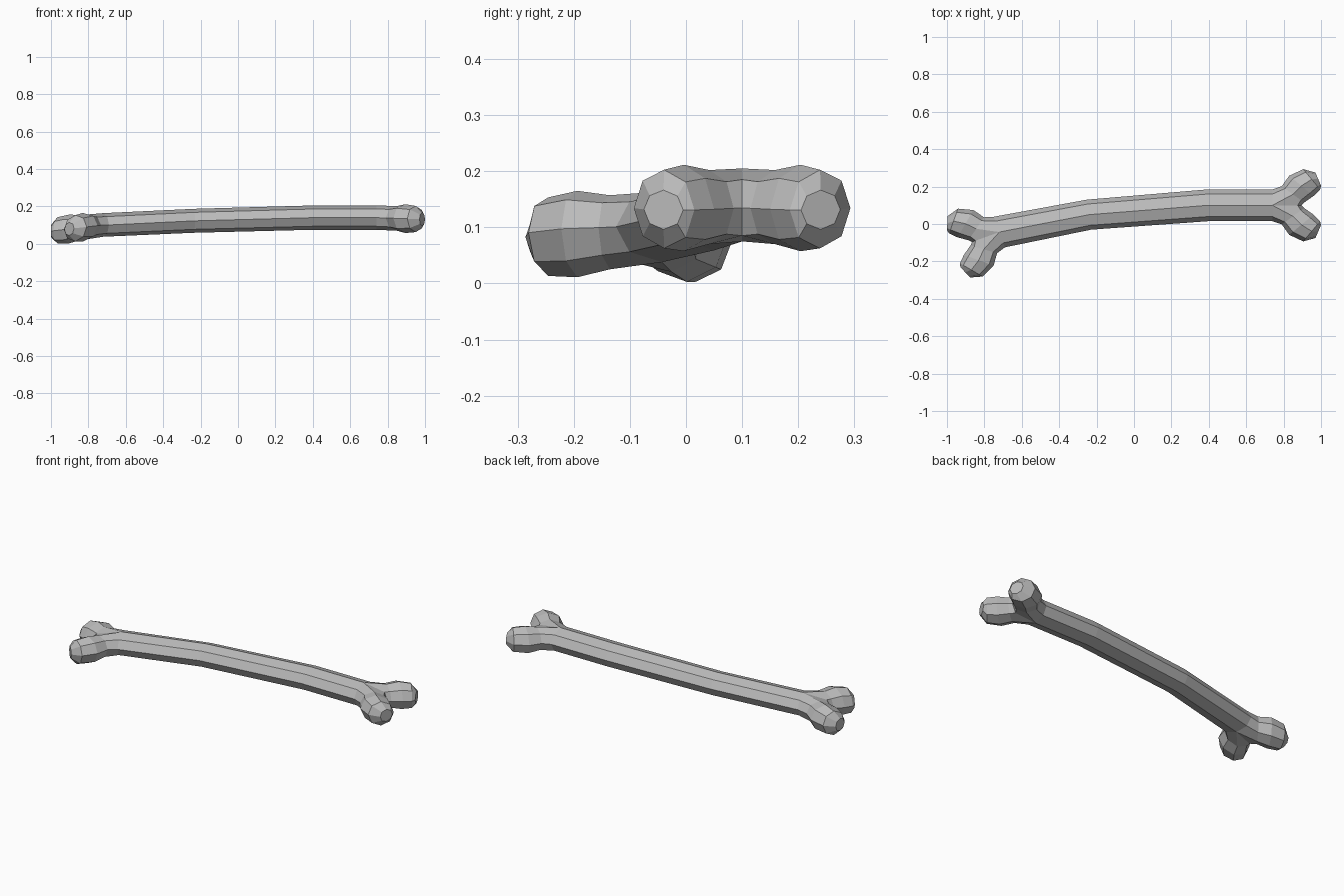
import bpy, bmesh
from math import cos, sin, pi, radians
from mathutils import Vector

cube = bpy.data.objects.get("Cube")
if cube:
    bpy.data.objects.remove(cube, do_unlink=True)

SIDES = 8
bm = bmesh.new()


def make_frame(origin, yaw, slope=0.0, roll=0.0):
    """Return a function placing (along, side, up) points in the model."""
    a = radians(yaw)
    along, side = Vector((cos(a), sin(a), slope)), Vector((-sin(a), cos(a), roll))
    return lambda u, v, w: Vector(origin) + along * u + side * v + Vector((0, 0, w))


def ring(place, outer, inner, height, mirror=1):
    """Eight-sided ring: corner 0 is the outer side, 2 the top, 4 the inner side."""
    o, i = Vector(outer), Vector(inner)
    mid, half = (o + i) / 2, (o - i) / 2
    verts = []
    for k in range(SIDES):
        t = 2 * pi * k / SIDES
        p = mid + half * cos(t)
        verts.append(bm.verts.new(place(p.x, p.y * mirror, height * sin(t))))
    return verts


def bridge(a, b):
    for k in range(SIDES):
        n = (k + 1) % SIDES
        bm.faces.new((a[k], a[n], b[n], b[k]))


# Knob rings: outer point, inner point (along, side) and half height
KNOB = [
    ((0.05, 0.102), (0.17, 0.015), 0.066),
    ((0.09, 0.158), (0.22, 0.05), 0.077),
    ((0.165, 0.193), (0.255, 0.085), 0.070),
    ((0.23, 0.175), (0.26, 0.105), 0.035),
]


def fork(place, shaft_end):
    """Split the shaft end into two knobs meeting in a cleft."""
    cleft = [bm.verts.new(place(u, 0, w))
             for u, w in ((0.135, 0.05), (0.155, 0), (0.135, -0.05))]
    flipped = [shaft_end[(4 - k) % SIDES] for k in range(SIDES)]
    for mirror, base in ((1, shaft_end), (-1, flipped)):
        last = base[:3] + cleft + base[6:]
        for outer, inner, height in KNOB:
            new = ring(place, outer, inner, height, mirror)
            bridge(last, new)
            last = new
        bm.faces.new(last)


# Shaft: centre, yaw, half width, half height
STATIONS = [
    ((-0.72, -0.043, 0.101), 20, 0.087, 0.063),
    ((-0.24, 0.05, 0.123), 8, 0.081, 0.064),
    ((0.395, 0.10, 0.14), 2, 0.085, 0.065),
    ((0.74, 0.10, 0.14), 0, 0.085, 0.065),
]
shaft = [ring(make_frame(c, yaw), (0, w), (0, -w), h) for c, yaw, w, h in STATIONS]
for a, b in zip(shaft, shaft[1:]):
    bridge(a, b)

# Forked ends
fork(make_frame(STATIONS[-1][0], 0, -0.035), shaft[-1])
reversed_end = [shaft[0][(4 - k) % SIDES] for k in range(SIDES)]
fork(make_frame(STATIONS[0][0], 200, -0.11, 0.04), reversed_end)

bmesh.ops.recalc_face_normals(bm, faces=bm.faces)
mesh = bpy.data.meshes.new("bone")
bm.to_mesh(mesh)
bm.free()

# Plain grey material
grey = bpy.data.materials.new("bone grey")
grey.use_nodes = True
colour = (0.5, 0.5, 0.5, 1)
grey.diffuse_color = colour
for node in grey.node_tree.nodes:
    if node.type == 'BSDF_PRINCIPLED':
        node.inputs["Base Color"].default_value = colour
mesh.materials.append(grey)

bone = bpy.data.objects.new("bone", mesh)
bpy.context.collection.objects.link(bone)
